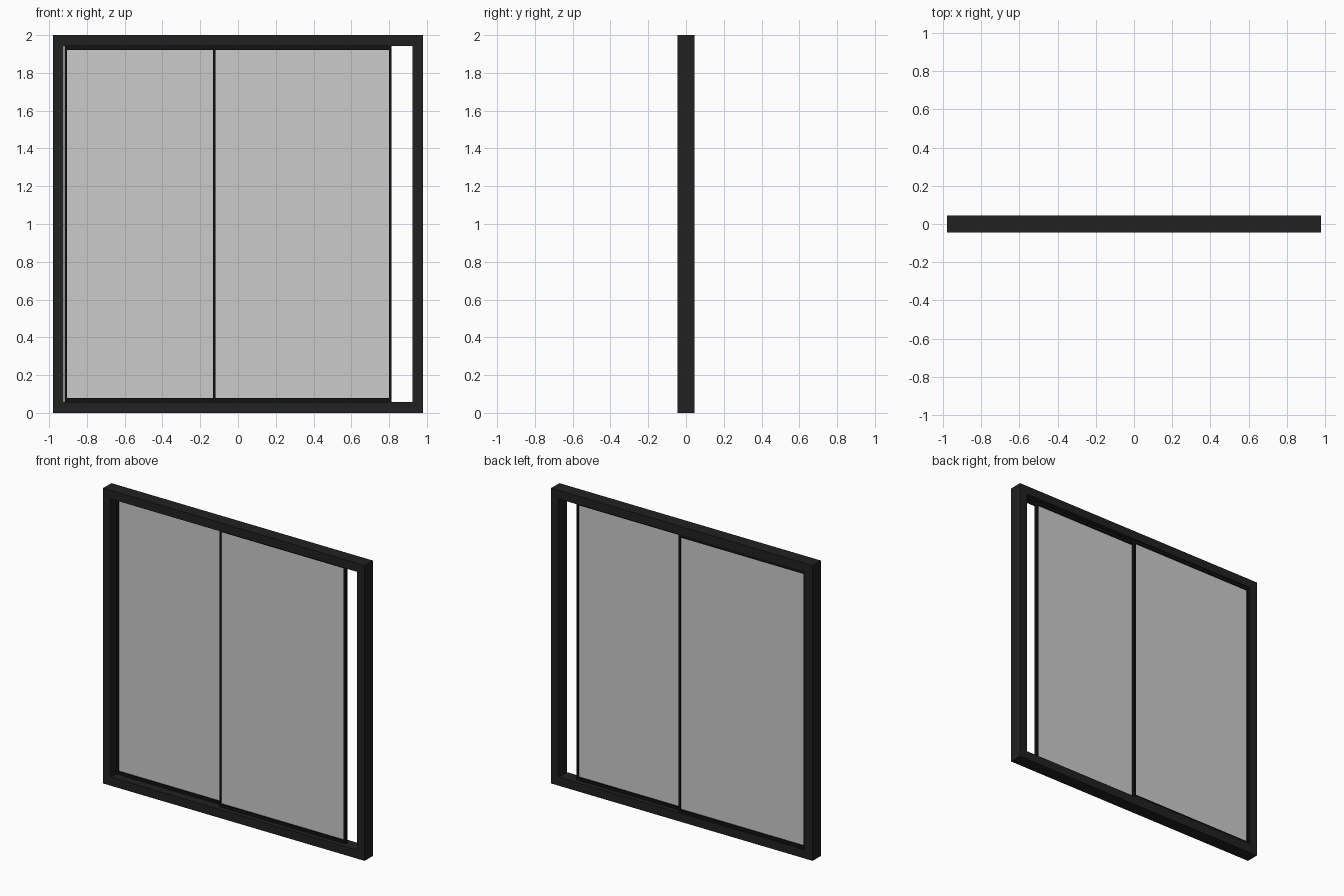
import bpy, bmesh

if "Cube" in bpy.data.objects:
    bpy.data.objects.remove(bpy.data.objects["Cube"])


def material(name, rgba):
    m = bpy.data.materials.new(name)
    m.diffuse_color = rgba
    m.use_nodes = True
    m.node_tree.nodes["Principled BSDF"].inputs["Base Color"].default_value = m.diffuse_color
    return m


dark = material("dark_metal", (0.015, 0.015, 0.015, 1.0))
black = material("black_metal", (0.006, 0.006, 0.006, 1.0))
pale = material("pale_glass", (0.535, 0.535, 0.535, 1.0))


def finish(name, bm, mat):
    bmesh.ops.recalc_face_normals(bm, faces=bm.faces)
    mesh = bpy.data.meshes.new(name)
    bm.to_mesh(mesh)
    bm.free()
    mesh.materials.append(mat)
    obj = bpy.data.objects.new(name, mesh)
    bpy.context.collection.objects.link(obj)
    return obj


def rect_frame(name, x0, x1, y0, y1, z0, z1, side, rail, mat):
    """Mitred rectangular frame swept from y0 to y1."""
    bm = bmesh.new()
    rings = []
    for a, b, c, d in ((x0, x1, z0, z1),
                       (x0 + side, x1 - side, z0 + rail, z1 - rail)):
        for y in (y0, y1):
            rings.append([bm.verts.new((x, y, z))
                          for x, z in ((a, c), (b, c), (b, d), (a, d))])
    outer_f, outer_b, inner_f, inner_b = rings
    loop = [outer_f, outer_b, inner_b, inner_f]
    for k in range(4):
        p, q = loop[k], loop[(k + 1) % 4]
        for i in range(4):
            j = (i + 1) % 4
            bm.faces.new((p[i], p[j], q[j], q[i]))
    return finish(name, bm, mat)


def box(name, x0, x1, y0, y1, z0, z1, mat):
    bm = bmesh.new()
    bmesh.ops.create_cube(bm, size=1)
    for v in bm.verts:
        v.co = ((x0 + x1) / 2 + v.co.x * (x1 - x0),
                (y0 + y1) / 2 + v.co.y * (y1 - y0),
                (z0 + z1) / 2 + v.co.z * (z1 - z0))
    return finish(name, bm, mat)


# Fixed outer frame
W, D, H = 0.98, 0.044, 2.0
JAMB, SILL = 0.057, 0.058
rect_frame("outer_frame", -W, W, -D, D, 0, H, JAMB, SILL, dark)

# Two sliding sashes on neighbouring tracks: slim stiles, taller rails, glass
STILE, RAIL = 0.0125, 0.021
for name, x0, x1, y0, y1 in (("front_sash", -0.132, 0.813, -0.012, 0.0125),
                             ("back_sash", -0.919, 0.028, 0.0135, 0.038)):
    rect_frame(name + "_frame", x0, x1, y0, y1, SILL, H - SILL, STILE, RAIL, black)
    mid = (y0 + y1) / 2
    box(name + "_glass", x0 + STILE, x1 - STILE, mid - 0.004, mid + 0.004,
        SILL + RAIL, H - SILL - RAIL, pale)
